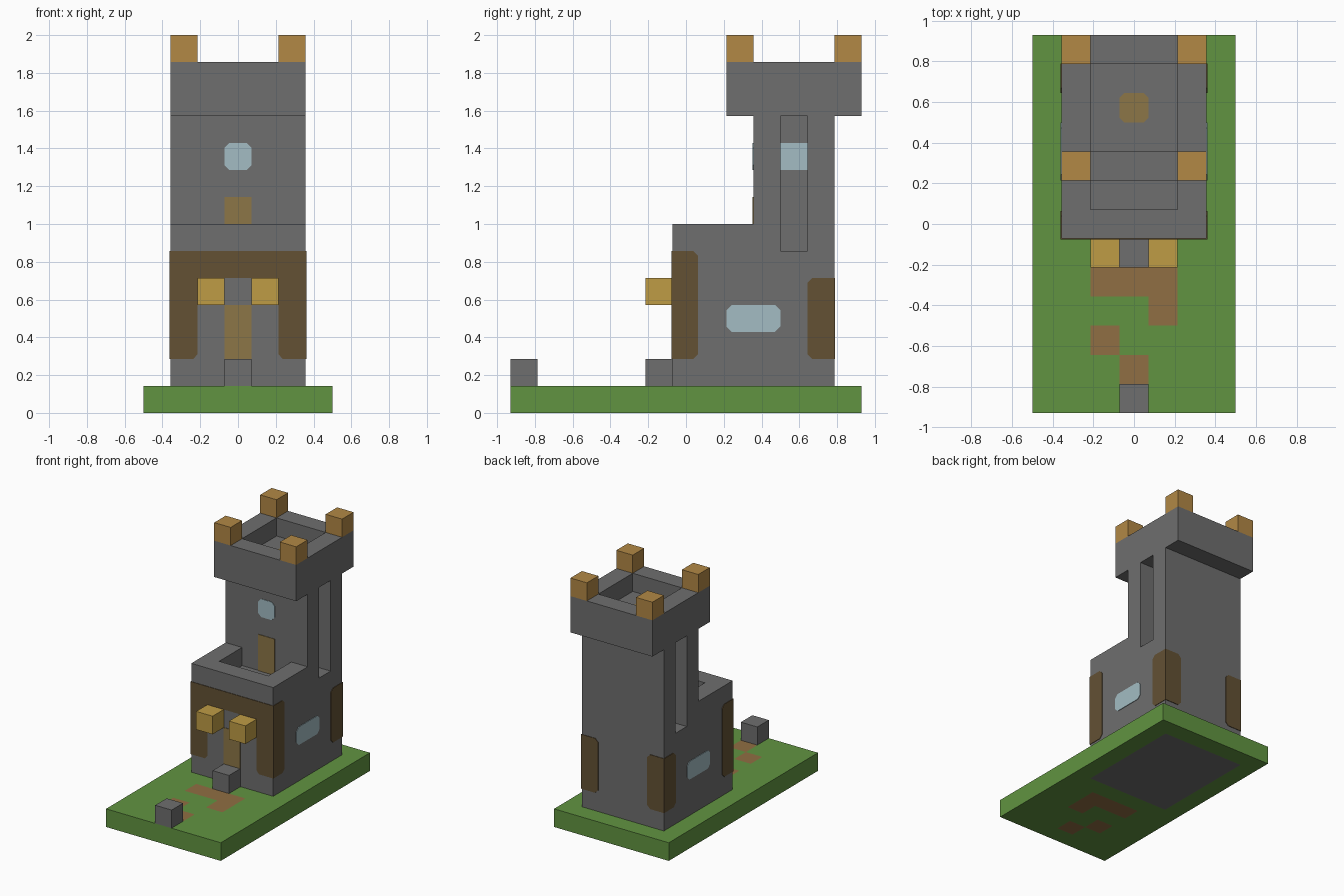
import bpy
import bmesh
from mathutils import Vector

cube = bpy.data.objects.get("Cube")
if cube:
    bpy.data.objects.remove(cube, do_unlink=True)

U = 1 / 7      # one building block
T = 0.03       # plate thickness in blocks


def material(name, code):
    srgb = [int(code[i:i + 2], 16) / 255 for i in (0, 2, 4)]
    colour = [((c + 0.055) / 1.055) ** 2.4 for c in srgb] + [1]
    mat = bpy.data.materials.new(name)
    mat.use_nodes = True
    mat.diffuse_color = colour
    mat.node_tree.nodes["Principled BSDF"].inputs["Base Color"].default_value = colour
    return mat


STONE = material("stone grey", "6e6e6e")
GRASS = material("grass green", "619441")
MERLON = material("merlon tan", "b28845")
LAMP = material("lamp yellow", "bf9c45")
TIMBER = material("dark timber", "635134")
DOOR = material("door brown", "8c7647")
GLASS = material("window blue", "a3bcc3")
PATH = material("path brown", "906e43")


def finish(name, bm, mats):
    bmesh.ops.recalc_face_normals(bm, faces=bm.faces)
    mesh = bpy.data.meshes.new(name)
    bm.to_mesh(mesh)
    bm.free()
    for mat in mats:
        mesh.materials.append(mat)
    obj = bpy.data.objects.new(name, mesh)
    bpy.context.collection.objects.link(obj)
    return obj


def prism(name, mat, axis, lo, hi, outline):
    """Extrude a flat outline along an axis, in block units."""
    place = {"X": lambda u, v, d: (d, u, v),
             "Y": lambda u, v, d: (u, d, v),
             "Z": lambda u, v, d: (u, v, d)}[axis]
    bm = bmesh.new()
    face = bm.faces.new([bm.verts.new(Vector(place(u, v, lo)) * U) for u, v in outline])
    geom = bmesh.ops.extrude_face_region(bm, geom=[face], use_keep_orig=True)["geom"]
    bmesh.ops.translate(bm, verts=[g for g in geom if isinstance(g, bmesh.types.BMVert)],
                        vec=Vector(place(0, 0, hi - lo)) * U)
    return finish(name, bm, [mat])


def rect(u0, u1, v0, v1, left=0, right=0):
    """Rectangle whose left or right corners may be clipped."""
    pts = [(u0 + left, v0), (u1 - right, v0), (u1, v0 + right), (u1, v1 - right),
           (u1 - right, v1), (u0 + left, v1), (u0, v1 - left), (u0, v0 + left)]
    return [p for i, p in enumerate(pts) if p not in pts[:i]]


def box(name, mat, x0, x1, y0, y1, z0, z1):
    return prism(name, mat, "Z", z0, z1, rect(x0, x1, y0, y1))


# Ground slab, with the path and the footprint set as block colours
bm = bmesh.new()
bmesh.ops.create_grid(bm, x_segments=7, y_segments=13, size=1)
bmesh.ops.scale(bm, verts=bm.verts, vec=(3.5 * U, 6.5 * U, 1))
top = bmesh.ops.extrude_face_region(bm, geom=bm.faces[:], use_keep_orig=True)["geom"]
bmesh.ops.translate(bm, verts=[g for g in top if isinstance(g, bmesh.types.BMVert)],
                    vec=(0, 0, U))
path_cells = {(-1, -2), (0, -2), (1, -2), (1, -3), (-1, -4), (0, -5)}
bm.normal_update()
for f in bm.faces:
    c = f.calc_center_median() / U
    cell = (round(c.x), round(c.y))
    if abs(f.normal.z) > 0.5:
        if cell in path_cells:
            f.material_index = 1
        elif abs(cell[0]) <= 2 and 0 <= cell[1] <= 5:
            f.material_index = 2
finish("ground", bm, [GRASS, PATH, STONE])

# Middle of the keep: terrace, tower and sunken crown in one profile
prism("keep_core", STONE, "X", -1.5, 1.5, [
    (-.5, 1), (5.5, 1), (5.5, 11), (6.5, 11), (6.5, 13), (5.5, 13), (5.5, 12), (2.5, 12),
    (2.5, 13), (1.5, 13), (1.5, 11), (2.5, 11), (2.5, 6), (.5, 6), (.5, 7), (-.5, 7)])

# Side walls with a tall slot, timber corners and windows
side_wall = [(-.5, 1), (5.5, 1), (5.5, 11), (4.5, 11), (4.5, 6), (3.5, 6),
             (3.5, 11), (2.5, 11), (2.5, 7), (-.5, 7)]
for s, side in ((1, "left"), (-1, "right")):
    def across(a, b):
        return sorted((s * a, s * b))

    prism(side + "_wall", STONE, "X", *across(1.5, 2.5), side_wall)
    box(side + "_crown_wall", STONE, *across(1.5, 2.5), 1.5, 6.5, 11, 13)
    skin = across(2.5, 2.5 + T)
    prism(side + "_front_timber", TIMBER, "X", *skin, rect(-.5 - T, .45, 2, 6, right=.18))
    prism(side + "_back_timber", TIMBER, "X", *skin, rect(4.5, 5.5 + T, 2, 5, left=.18))
    prism(side + "_window", GLASS, "X", *skin, rect(1.5, 3.5, 3, 4, .2, .2))
    prism(side + "_slot_window", GLASS, "X", *across(1.5, 1.5 + T), rect(3.5, 4.5, 9, 10))
    clip = {"left": .18} if s > 0 else {"right": .18}
    prism(side + "_rear_timber", TIMBER, "Y", 5.5, 5.5 + T,
          rect(*across(1.5, 2.5), 2, 5, **clip))
    # Corner merlons and the lamps beside the door
    for y, end in ((1.5, "front"), (5.5, "back")):
        box(f"{side}_{end}_merlon", MERLON, *across(1.5, 2.5), y, y + 1, 13, 14)
    box(side + "_lamp", LAMP, *across(.5, 1.5), -1.5, -.5, 4, 5)

# Timber frame over the front wall
half = [(2.5, 6), (2.5, 2), (1.65, 2), (1.5, 2.18), (1.5, 5)]
prism("front_timber_frame", TIMBER, "Y", -.5 - T, -.5,
      half + [(-x, z) for x, z in reversed(half)])

# Doors, tower window and roof hatch
prism("front_door", DOOR, "Y", -.5 - T, -.5, rect(-.5, .5, 2, 4))
prism("terrace_door", DOOR, "Y", 2.5 - T, 2.5, rect(-.5, .5, 6, 8))
prism("tower_window", GLASS, "Y", 2.5 - T, 2.5, rect(-.5, .5, 9, 10, .18, .18))
prism("roof_hatch", DOOR, "Z", 12, 12 + T, rect(-.5, .5, 3.5, 4.5, .15, .15))

# Door step and the stone post at the end of the path
box("door_step", STONE, -.5, .5, -1.5, -.5, 1, 2)
box("path_post", STONE, -.5, .5, -6.5, -5.5, 1, 2)
